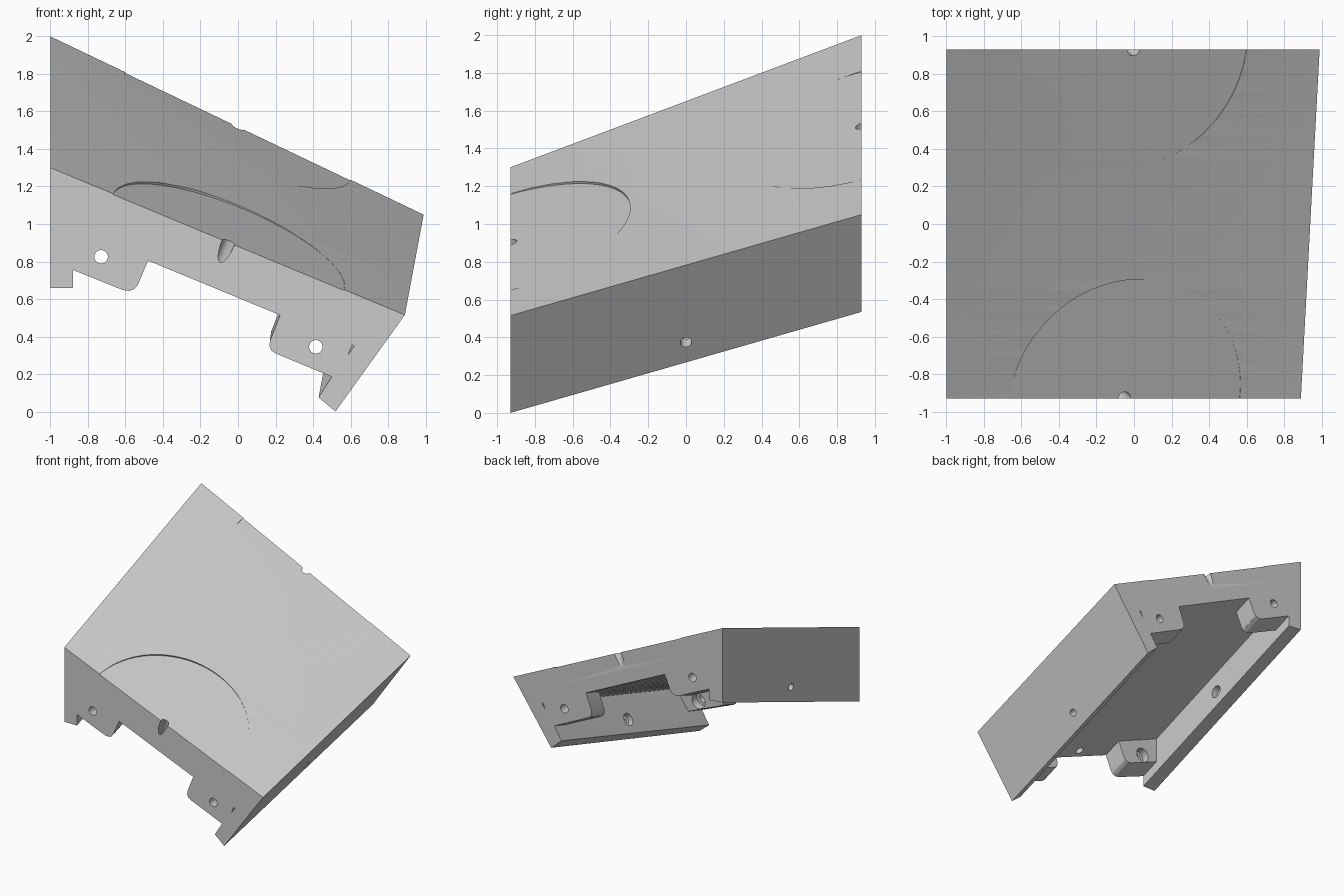
import bpy, bmesh, math
from mathutils import Vector

if "Cube" in bpy.data.objects:
    bpy.data.objects.remove(bpy.data.objects["Cube"])

Y = 0.93


def warp(x, z, t):
    """Front-profile point (x, z) carried to depth t (0 front, 1 back) of the twisted panel."""
    s = (x + 1) / 1.89
    v = s * (1.3 - 0.415 * (x + 1) - z)
    return Vector((x + t * (0.1 * s + 0.057 * v),
                   -Y + 2 * Y * t,
                   z + t * (0.7 - 0.165 * s - 0.06 * v)))


def loft(name, profile, t0, t1, steps):
    bm = bmesh.new()
    rings = [[bm.verts.new(warp(x, z, t0 + (t1 - t0) * i / steps)) for x, z in profile]
             for i in range(steps + 1)]
    n = len(profile)
    for a, b in zip(rings, rings[1:]):
        for i in range(n):
            j = (i + 1) % n
            bm.faces.new((a[i], a[j], b[j], b[i]))
    sides = bm.faces[:]
    bm.faces.new(rings[0])
    bm.faces.new(rings[-1])
    bmesh.ops.triangulate(bm, faces=sides)
    bmesh.ops.recalc_face_normals(bm, faces=bm.faces[:])
    me = bpy.data.meshes.new(name)
    bm.to_mesh(me)
    bm.free()
    ob = bpy.data.objects.new(name, me)
    bpy.context.collection.objects.link(ob)
    return ob


def rod(name, start, direction, length, r, sides=32):
    """Cylinder from start along direction."""
    d = Vector(direction).normalized()
    bpy.ops.mesh.primitive_cylinder_add(vertices=sides, radius=r, depth=length,
                                        location=Vector(start) + d * length / 2)
    ob = bpy.context.object
    ob.name = name
    ob.rotation_mode = 'QUATERNION'
    ob.rotation_quaternion = d.to_track_quat('Z', 'Y')
    return ob


def combine(target, tool, op):
    tool.hide_render = True
    bpy.context.view_layer.update()
    m = target.modifiers.new(op, 'BOOLEAN')
    m.object, m.operation, m.solver = tool, op, 'EXACT'
    bpy.context.view_layer.objects.active = target
    bpy.ops.object.modifier_apply(modifier=m.name)
    bpy.data.objects.remove(tool)


# Plate with a lip wall down each side
panel = loft("panel", [(-1, 1.3), (.89, .515), (.52, .0), (.43, .075), (.5, .185),
                       (.621, .35), (-.88, .97), (-.88, .66), (-1, .66)], 0, 1, 16)

# Corner tabs
left_tab = [(-.94, .78), (-.88, .755), (-.615, .648), (-.58, .643), (-.55, .655), (-.532, .68),
            (-.48, .805), (-.475, .9), (-.94, 1.1)]
right_tab = [(.24, .58), (.225, .515), (.17, .375), (.168, .35), (.178, .325), (.2, .31),
             (.5, .185), (.53, .172), (.65, .45)]
for t0, t1 in ((0, .09), (.91, 1)):
    for prof in (left_tab, right_tab):
        combine(panel, loft("tab", prof, t0, t1, 1), 'UNION')

# Bolt holes through the tabs, counterbored on the inside
for t, d in ((0, 1), (1, -1)):
    for x, z in ((-.73, .825), (.415, .345)):
        p = warp(x, z, t)
        combine(panel, rod("bolt_hole", p - Vector((0, d * .05, 0)), (0, d, 0), .3, .036), 'DIFFERENCE')
        combine(panel, rod("bolt_recess", p + Vector((0, d * .1, 0)), (0, d, 0), .12, .062), 'DIFFERENCE')

# Holes through the side walls, counterbored on the inside
for p, inward in ((warp(.594, .108, .5), Vector((-.812, .04, .58))),
                  (warp(-1, .79, .5), Vector((1, 0, 0)))):
    combine(panel, rod("side_hole", p - inward * .05, inward, .22, .03), 'DIFFERENCE')
    combine(panel, rod("side_recess", p + inward * .07, inward, .1, .052), 'DIFFERENCE')

# Shallow flat discs and edge pin holes on the top
for x, t, slope in ((-.05, 0, .415), (0, 1, .477)):
    fx = -1 + (x + 1) * (1.89 / 1.99 if t else 1)
    p = warp(fx, 1.3 - .4153 * (fx + 1), t)
    n = Vector((slope, -.332, 1)).normalized()
    combine(panel, rod("disc_recess", p - n * .004, n, .2, .665, 96), 'DIFFERENCE')
    combine(panel, rod("pin_hole", p + n * .1, -n, .5, .035), 'DIFFERENCE')

bpy.ops.object.select_all(action='DESELECT')
panel.select_set(True)
bpy.context.view_layer.objects.active = panel
bpy.ops.object.shade_smooth_by_angle(angle=math.radians(25))
